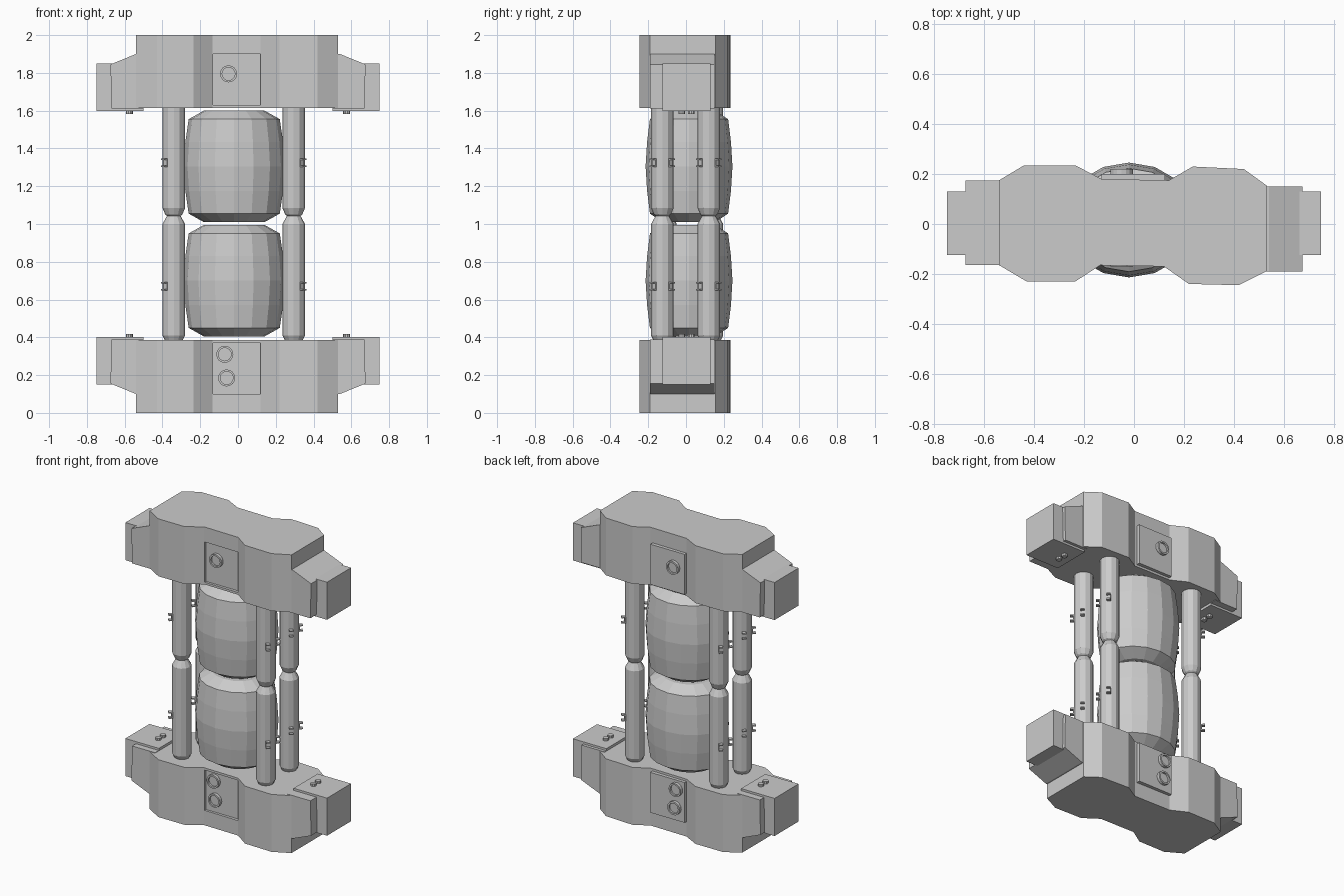
import bpy, bmesh
from math import sin, cos, pi
from mathutils import Matrix, Vector

if "Cube" in bpy.data.objects:
    bpy.data.objects.remove(bpy.data.objects["Cube"])


def finish(name, bm):
    bmesh.ops.recalc_face_normals(bm, faces=bm.faces[:])
    me = bpy.data.meshes.new(name)
    bm.to_mesh(me)
    bm.free()
    ob = bpy.data.objects.new(name, me)
    bpy.context.collection.objects.link(ob)
    return ob


def prism(name, pts, offset):
    """Polygon of 3D points extruded by an offset vector."""
    bm = bmesh.new()
    f = bm.faces.new([bm.verts.new(p) for p in pts])
    ext = bmesh.ops.extrude_face_region(bm, geom=[f])
    vs = [v for v in ext["geom"] if isinstance(v, bmesh.types.BMVert)]
    bmesh.ops.translate(bm, verts=vs, vec=Vector(offset))
    return finish(name, bm)


def box(name, x0, x1, y0, y1, z0, z1):
    return prism(name, [(x0, y0, z0), (x1, y0, z0), (x1, y1, z0), (x0, y1, z0)], (0, 0, z1 - z0))


def lathe(name, profile, sides, loc, rx=1, ry=1, matrix=None, closed=False, phase=0.0):
    """Rings of (radius, height) around z, capped unless closed into a tube."""
    bm = bmesh.new()
    rings = []
    for r, z in profile:
        rings.append([bm.verts.new((r * rx * cos(2 * pi * (i + phase) / sides),
                                    r * ry * sin(2 * pi * (i + phase) / sides), z))
                      for i in range(sides)])
    pairs = list(zip(rings, rings[1:]))
    if closed:
        pairs.append((rings[-1], rings[0]))
    else:
        bm.faces.new(rings[0])
        bm.faces.new(rings[-1])
    for a, b in pairs:
        for i in range(sides):
            j = (i + 1) % sides
            bm.faces.new((a[i], a[j], b[j], b[i]))
    bm.transform(Matrix.Translation(loc) @ (matrix or Matrix()))
    return finish(name, bm)


# two-lobed plan of the end housings
PLAN = [(-.54, -.165), (-.43, -.23), (-.235, -.23), (-.135, -.165), (.12, -.17),
        (.22, -.24), (.42, -.245), (.53, -.19), (.53, .155), (.44, .22),
        (.235, .23), (.14, .175), (-.13, .18), (-.235, .235), (-.44, .235), (-.54, .175)]
BUTTONS = {"lower": [(-.07, .31), (-.06, .185)], "upper": [(-.05, 1.795)]}

for level in ("lower", "upper"):
    def zz(z):
        return z if level == "lower" else 2 - z

    # main housing with a shallow recess cut in its front
    body = prism(level + "_housing", [(x, y, zz(0)) for x, y in PLAN], (0, 0, zz(.385) - zz(0)))
    cutter = box(level + "_recess_cutter", -.132, .12, -.3, -.15, *sorted((zz(.10), zz(.37))))
    cutter.hide_render = True
    cutter.hide_viewport = True
    cutter.display_type = 'WIRE'
    cut = body.modifiers.new("recess", 'BOOLEAN')
    cut.operation = 'DIFFERENCE'
    cut.solver = 'EXACT'
    cut.object = cutter

    # raised rear panel
    box(level + "_rear_panel", -.13, .125, .15, .2, *sorted((zz(.10), zz(.37))))

    # round buttons with rims, front and back
    for x, z in BUTTONS[level]:
        for side, y in (("front", -.15), ("rear", .2)):
            rot = Matrix.Rotation(pi / 2 if side == "front" else -pi / 2, 4, 'X')
            lathe(side + "_button_rim", [(.034, -.01), (.045, -.01), (.045, .02), (.034, .02)],
                  16, (x, y, z), matrix=rot, closed=True)
            lathe(side + "_button", [(.036, -.01), (.036, .008)], 16, (x, y, z), matrix=rot)

    # sloped shoulders, end blocks and their screws
    for s, y0, y1 in ((-1, -.165, .175), (1, -.19, .15)):
        prism(level + "_shoulder",
              [(s * .5, y0, zz(.10)), (s * .54, y0, zz(.10)), (s * .675, y0, zz(.155)),
               (s * .67, y0, zz(.388)), (s * .5, y0, zz(.388))], (0, y1 - y0, 0))
        xa, xb = sorted((s * .5, s * .748))
        box(level + "_end_block", xa, xb, -.125, .13, *sorted((zz(.15), zz(.402))))
        for y in (-.022, .028):
            za, zb = sorted((zz(.395), zz(.418)))
            lathe(level + "_screw", [(.018, za), (.018, zb)], 10, (s * .575, y, 0))

# barrels: faceted, bulging drums
DRUM = [(.6, -.295), (.9, -.25), (.965, -.13), (1, 0), (.965, .13), (.9, .25), (.6, .295)]
for name, z in (("lower_drum", .7), ("upper_drum", 1.305)):
    lathe(name, DRUM, 16, (-.02, .016, z), rx=.268, ry=.23)

# tie rods with tapered ends, and diagonal clips on their outer sides
for sx, x, dy in ((-1, -.34, .008), (1, .295, -.008)):
    for y in (-.117 + dy, .129 + dy):
        lathe("lower_rod", [(.045, .38), (.06, .41), (.06, 1.0), (.036, 1.043)], 12, (x, y, 0))
        lathe("upper_rod", [(.036, 1.043), (.045, 1.05), (.06, 1.085), (.06, 1.63)], 12, (x, y, 0))
        for z in (.67, 1.325):
            for sy in (-1, 1):
                turn = Matrix.Translation((x, y, z)) @ Matrix.Rotation(
                    sy * (pi / 4 if sx > 0 else 3 * pi / 4), 4, 'Z')
                for part, a, b, h0, h1 in (("top", .05, .083, .014, .022), ("base", .05, .083, -.022, -.014),
                                           ("back", .05, .064, -.014, .014)):
                    clip = box("rod_clip_" + part, a, b, -.012, .012, h0, h1)
                    clip.data.transform(turn)
